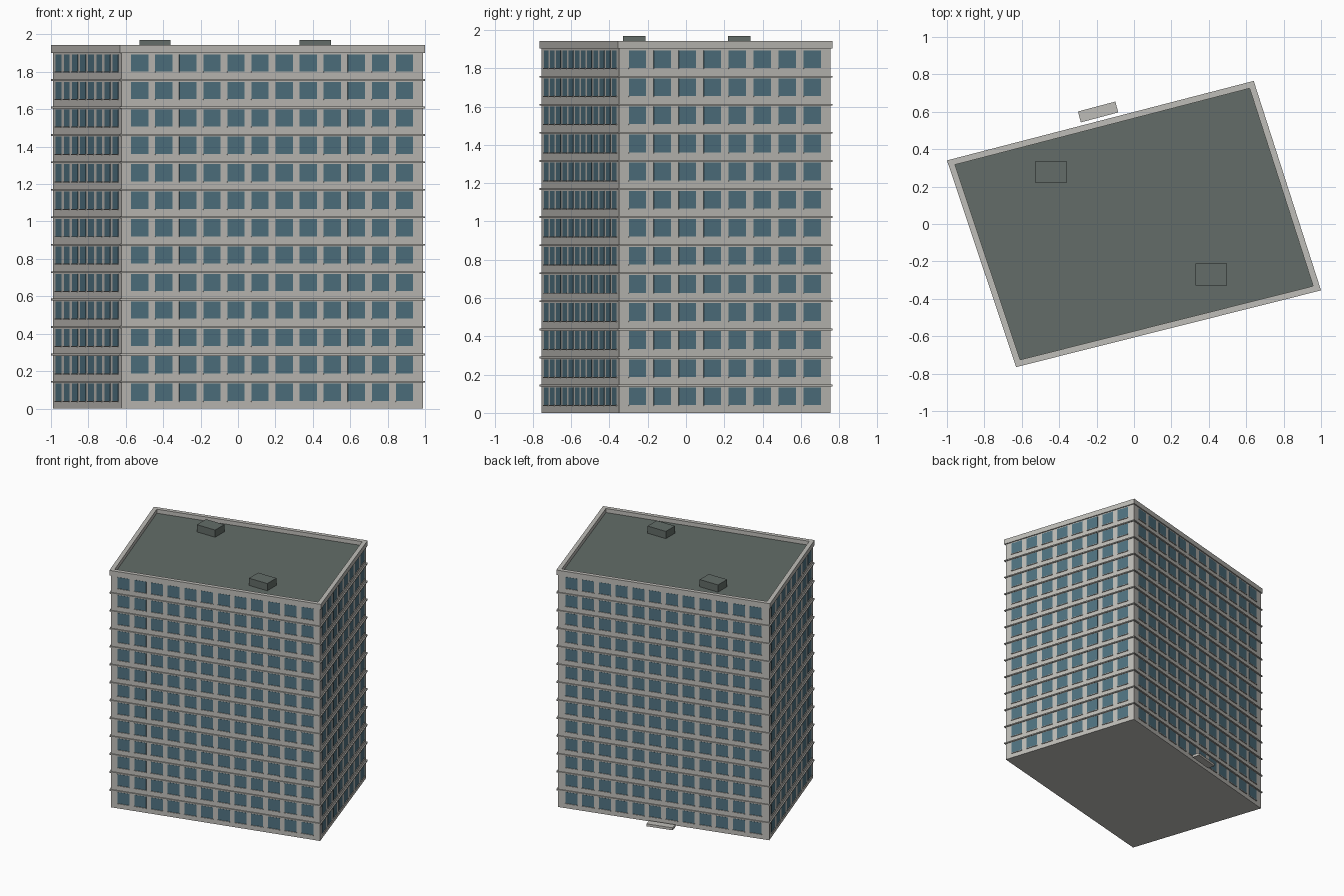
import bpy, bmesh
from mathutils import Vector, Matrix

cube = bpy.data.objects.get("Cube")
if cube:
    bpy.data.objects.remove(cube)


def material(name, rgb):
    m = bpy.data.materials.new(name)
    m.use_nodes = True
    m.diffuse_color = (*rgb, 1)
    node = next(n for n in m.node_tree.nodes if n.type == 'BSDF_PRINCIPLED')
    node.inputs["Base Color"].default_value = (*rgb, 1)
    return m


CONCRETE = material("concrete", (0.52, 0.51, 0.48))
GLASS = material("blue_glass", (0.08, 0.17, 0.22))
ROOF = material("roof_felt", (0.125, 0.152, 0.138))


def finish(name, bm, *mats):
    bmesh.ops.recalc_face_normals(bm, faces=bm.faces)
    me = bpy.data.meshes.new(name)
    bm.to_mesh(me)
    bm.free()
    for m in mats:
        me.materials.append(m)
    ob = bpy.data.objects.new(name, me)
    bpy.context.scene.collection.objects.link(ob)
    return ob


def inset(poly, d):
    """Move every side of a counter-clockwise outline inward by d."""
    out = []
    for i, p in enumerate(poly):
        u = (p - poly[i - 1]).normalized()
        v = (poly[(i + 1) % len(poly)] - p).normalized()
        out.append(p + (v - u) * d / u.cross(v))
    return out


def add_prism(bm, poly, z0, z1):
    low = [bm.verts.new((*p, z0)) for p in poly]
    high = [bm.verts.new((*p, z1)) for p in poly]
    n = len(poly)
    bm.faces.new(low[::-1])
    top = bm.faces.new(high)
    for i in range(n):
        j = (i + 1) % n
        bm.faces.new((low[i], low[j], high[j], high[i]))
    return top


def add_ring(bm, outer, inner, z0, z1):
    n = len(outer)
    loops = [[bm.verts.new((*p, z)) for p in poly]
             for poly, z in ((outer, z0), (outer, z1), (inner, z1), (inner, z0))]
    for k in range(4):
        a, b = loops[k], loops[(k + 1) % 4]
        for i in range(n):
            j = (i + 1) % n
            bm.faces.new((a[i], a[j], b[j], b[i]))


def add_box(bm, frame, centre, size):
    bmesh.ops.create_cube(bm, size=1, matrix=frame @ Matrix.Translation(centre)
                          @ Matrix.Diagonal((*size, 1)))


OUTLINE = [Vector(p) for p in ((-0.63, -0.765), (1, -0.355), (0.64, 0.765), (-1, 0.34))]
WALL = inset(OUTLINE, 0.009)
FLOORS, STOREY = 13, 0.1467
ROOF_Z, TOP_Z = 1.91, 1.943

# Main block with a roof-coloured top
bm = bmesh.new()
add_prism(bm, WALL, 0, ROOF_Z).material_index = 1
finish("main_block", bm, CONCRETE, ROOF)

# Thin ledge above every storey but the last
bm = bmesh.new()
for f in range(FLOORS - 1):
    z = 0.138 + f * STOREY
    add_ring(bm, OUTLINE, inset(OUTLINE, 0.02), z, z + 0.009)
finish("floor_ledges", bm, CONCRETE)

# Parapet around the roof
bm = bmesh.new()
add_ring(bm, OUTLINE, inset(OUTLINE, 0.033), 1.902, TOP_Z)
finish("roof_parapet", bm, CONCRETE)

# Windows and sills on all four sides
panes, sills = bmesh.new(), bmesh.new()
for i, a in enumerate(WALL):
    b = WALL[(i + 1) % 4]
    along = (b - a).normalized()
    mid = (a + b) / 2
    count, pitch = (12, 0.1327) if i % 2 == 0 else (8, 0.137)
    # Local frame: x along the wall, y outward, z up
    frame = Matrix(((along.x, along.y, 0, mid.x),
                    (along.y, -along.x, 0, mid.y),
                    (0, 0, 1, 0), (0, 0, 0, 1)))
    for f in range(FLOORS):
        z = 0.04 + f * STOREY
        for c in range(count):
            x = (c - (count - 1) / 2) * pitch
            add_box(panes, frame, (x, 0, z + 0.0465), (0.095, 0.003, 0.093))
            add_box(sills, frame, (x, 0.001, z - 0.002), (0.097, 0.012, 0.005))
finish("windows", panes, GLASS)
finish("window_sills", sills, CONCRETE)

# Two rooftop housings
bm = bmesh.new()
for x, y in ((-0.443, 0.278), (0.413, -0.27)):
    add_box(bm, Matrix(), (x, y, 1.938), (0.166, 0.118, 0.062))
finish("roof_housings", bm, ROOF)

# Entrance step at the back
bm = bmesh.new()
step = Matrix.Translation((-0.192, 0.599, 0)) @ Matrix.Rotation(0.26, 4, 'Z')
add_box(bm, step, (0, 0, 0.01), (0.207, 0.06, 0.02))
finish("entrance_step", bm, CONCRETE)
